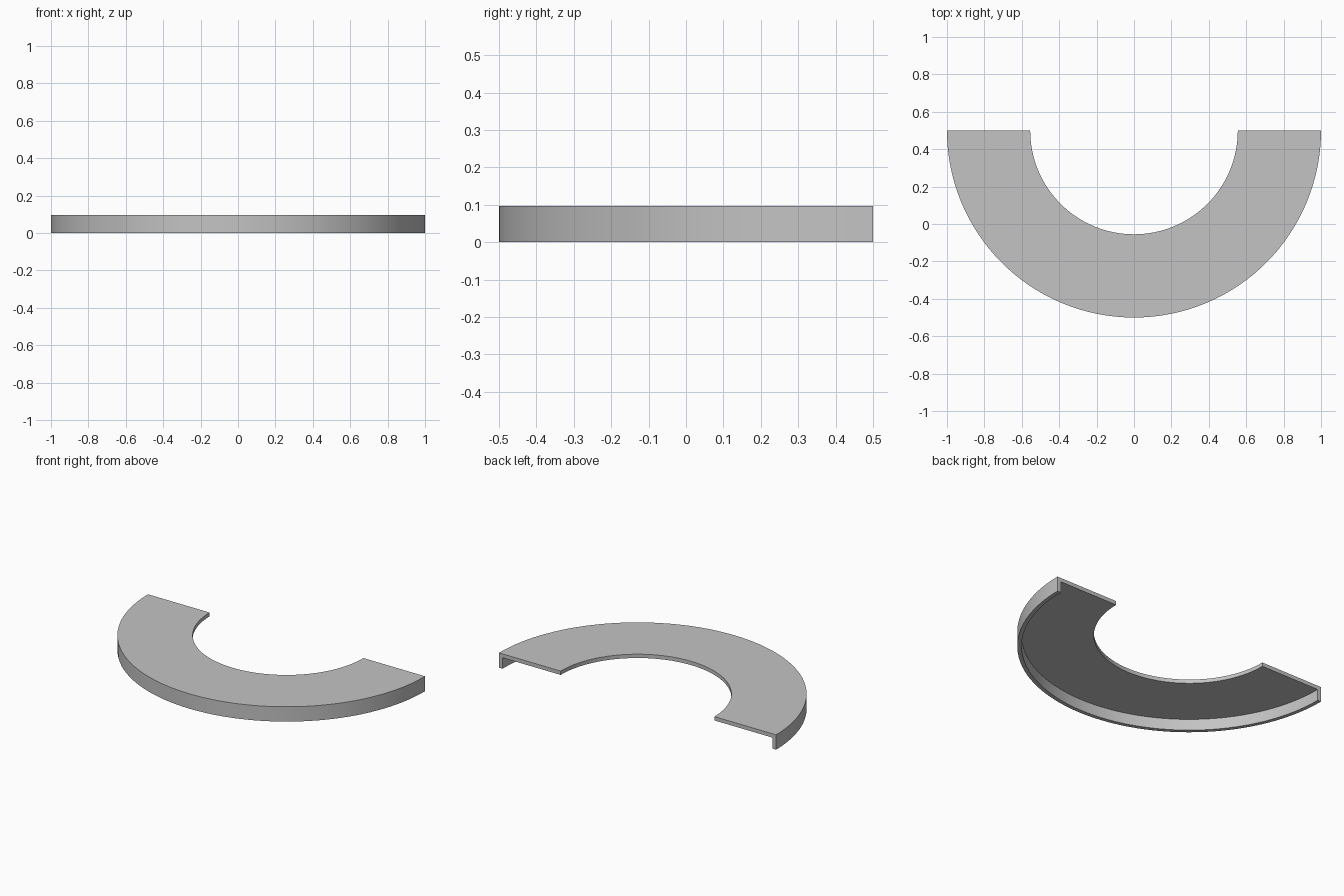
import bpy
import bmesh
import math
from mathutils import Vector

cube = bpy.data.objects.get("Cube")
if cube:
    bpy.data.objects.remove(cube, do_unlink=True)

# Dimensions
OUTER, INNER = 1.0, 0.555
HEIGHT, WALL = 0.097, 0.025
CENTRE = Vector((0, 0.5, 0))
SEGMENTS = 64

# Single grey material
grey = bpy.data.materials.new("plain_grey")
grey.use_nodes = True
colour = (0.55, 0.55, 0.55, 1)
grey.diffuse_color = colour
grey.node_tree.nodes["Principled BSDF"].inputs["Base Color"].default_value = colour

# L-shaped section (radius, height): flat top with a skirt on the outer edge
section = [
    (INNER, HEIGHT),
    (OUTER, HEIGHT),
    (OUTER, 0),
    (OUTER - WALL, 0),
    (OUTER - WALL, HEIGHT - WALL),
    (INNER, HEIGHT - WALL),
]

# Sweep the section through a half turn around the front
bm = bmesh.new()


def section_ring(angle):
    direction = Vector((math.cos(angle), math.sin(angle), 0))
    return [bm.verts.new(CENTRE + direction * r + Vector((0, 0, z))) for r, z in section]


rings = [section_ring(math.pi * (1 + i / SEGMENTS)) for i in range(SEGMENTS + 1)]
count = len(section)
for a, b in zip(rings, rings[1:]):
    for j in range(count):
        k = (j + 1) % count
        bm.faces.new((a[j], a[k], b[k], b[j]))

# Close both straight ends, each as a top strip and a skirt strip
for ring in (rings[0], rings[-1]):
    bm.faces.new(ring)
bmesh.ops.recalc_face_normals(bm, faces=bm.faces)

mesh = bpy.data.meshes.new("half_ring_panel")
bm.to_mesh(mesh)
bm.free()
mesh.materials.append(grey)
panel = bpy.data.objects.new("half_ring_panel", mesh)
bpy.context.collection.objects.link(panel)

# Smooth curved walls, crisp corners
bpy.ops.object.select_all(action="DESELECT")
panel.select_set(True)
bpy.context.view_layer.objects.active = panel
bpy.ops.object.shade_smooth_by_angle(angle=math.radians(30))
